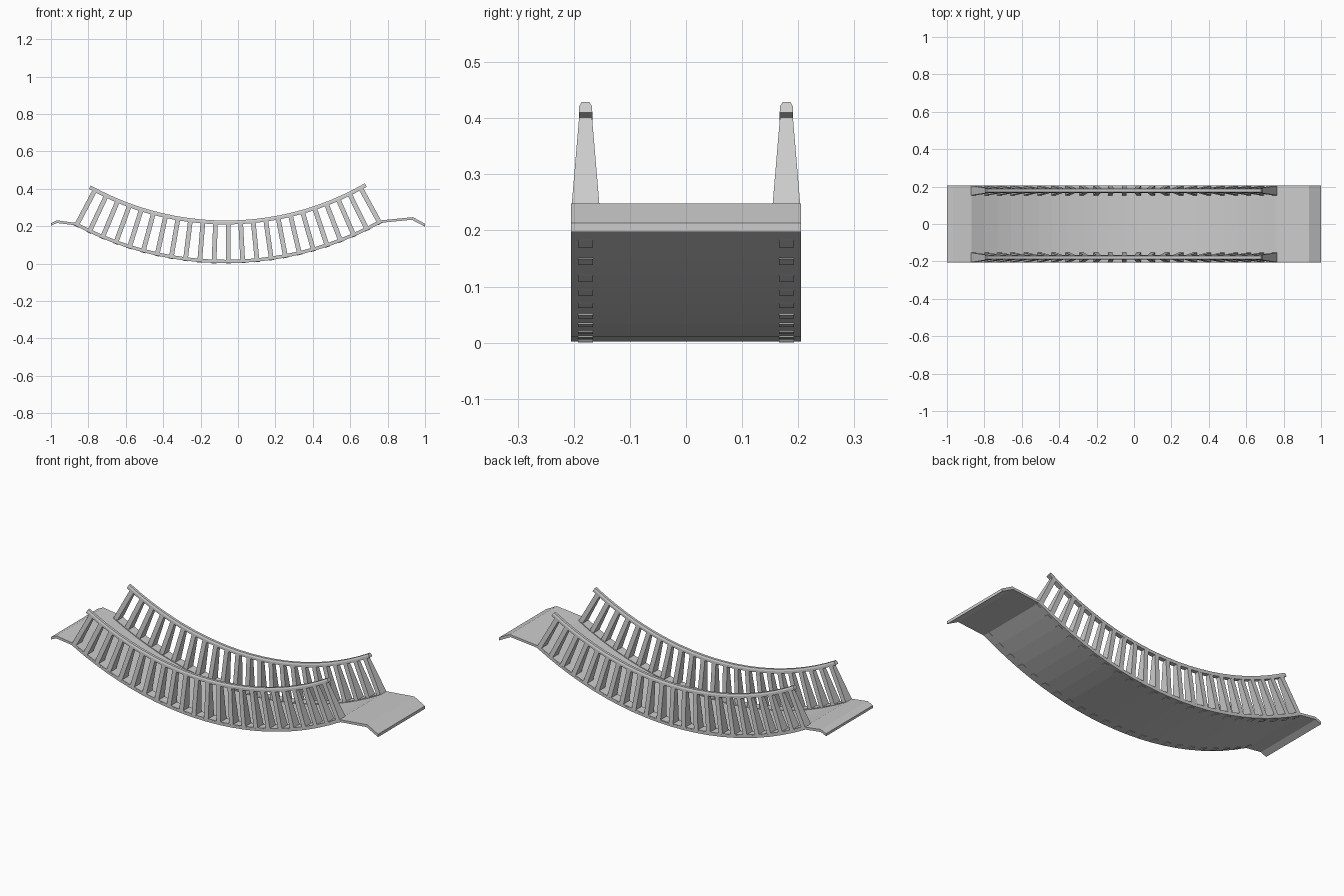
import bpy, bmesh, math

if "Cube" in bpy.data.objects:
    bpy.data.objects.remove(bpy.data.objects["Cube"])

CX, R = -0.065, 1.715      # arc centre x and radius of the deck underside
CZ = R + 0.002             # arc centre z
TILT = 0.008               # the bridge sits slightly higher on the right
RAIL_Y = 0.179
STEP = 0.0449              # angle between posts


def arc(angle, h, along=0.0):
    """Point at height h above the deck underside, shifted along the tangent."""
    a = angle + TILT
    r = R - h
    return (CX + r * math.sin(a) + along * math.cos(a),
            CZ - r * math.cos(a) + along * math.sin(a))


def finish(name, bm):
    bmesh.ops.recalc_face_normals(bm, faces=bm.faces)
    me = bpy.data.meshes.new(name)
    bm.to_mesh(me)
    bm.free()
    ob = bpy.data.objects.new(name, me)
    bpy.context.collection.objects.link(ob)
    return ob


def loft(bm, rings):
    """Skin a row of closed rings and cap both ends."""
    vs = [[bm.verts.new(p) for p in ring] for ring in rings]
    n = len(vs[0])
    for a, b in zip(vs, vs[1:]):
        for i in range(n):
            bm.faces.new((a[i], a[(i + 1) % n], b[(i + 1) % n], b[i]))
    bm.faces.new(vs[0])
    bm.faces.new(vs[-1][::-1])


def sweep(bm, section, half_angle, segments):
    """Sweep a (y, height) section along the arc."""
    rings = []
    for i in range(segments + 1):
        a = -half_angle + 2 * half_angle * i / segments
        ring = []
        for y, h in section:
            x, z = arc(a, h)
            ring.append((x, y, z))
        rings.append(ring)
    loft(bm, rings)


def mirror_y(ob):
    m = ob.modifiers.new("mirror", 'MIRROR')
    m.use_axis = (False, True, False)


# deck with the two end landings
W, T = 0.205, 0.014
bottom = [arc(-0.5 + i / 22, 0) for i in range(23)]
top = [arc(-0.5 + i / 22, T) for i in range(23)]
bottom = [(-1, 0.202), (-0.968, 0.217)] + bottom + [(0.93, 0.234), (1, 0.197)]
top = [(-1, 0.216), (-0.968, 0.231)] + top + [(0.935, 0.248), (1, 0.213)]
bm = bmesh.new()
loft(bm, [[(b[0], -W, b[1]), (b[0], W, b[1]), (t[0], W, t[1]), (t[0], -W, t[1])]
          for b, t in zip(bottom, top)])
finish("deck", bm)

# low curbs under the posts
bm = bmesh.new()
sweep(bm, [(0.152, 0.010), (0.2045, 0.010), (0.2045, 0.018), (0.152, 0.018)], 0.5, 22)
mirror_y(finish("curbs", bm))

# chamfered handrails
bm = bmesh.new()
half = [(0.012, 0.207), (0.0115, 0.219), (0.007, 0.228)]
section = [(RAIL_Y + y, h) for y, h in half] + [(RAIL_Y - y, h) for y, h in half[::-1]]
sweep(bm, section, 0.515, 22)
mirror_y(finish("handrails", bm))

# tapered posts and the pins that pass through the deck
posts, pins = bmesh.new(), bmesh.new()


def column(bm, angle, levels):
    rings = []
    for h, hw, hy in levels:
        ring = []
        for sx, sy in ((-1, -1), (1, -1), (1, 1), (-1, 1)):
            x, z = arc(angle, h, sx * hw)
            ring.append((x, RAIL_Y + sy * hy, z))
        rings.append(ring)
    loft(bm, rings)


for k in range(-11, 12):
    column(posts, k * STEP, [(0.012, 0.0125, 0.026), (0.212, 0.0125, 0.0112)])
    column(pins, k * STEP, [(-0.002, 0.014, 0.0135), (0.013, 0.014, 0.0135)])
mirror_y(finish("posts", posts))
mirror_y(finish("post_pins", pins))
